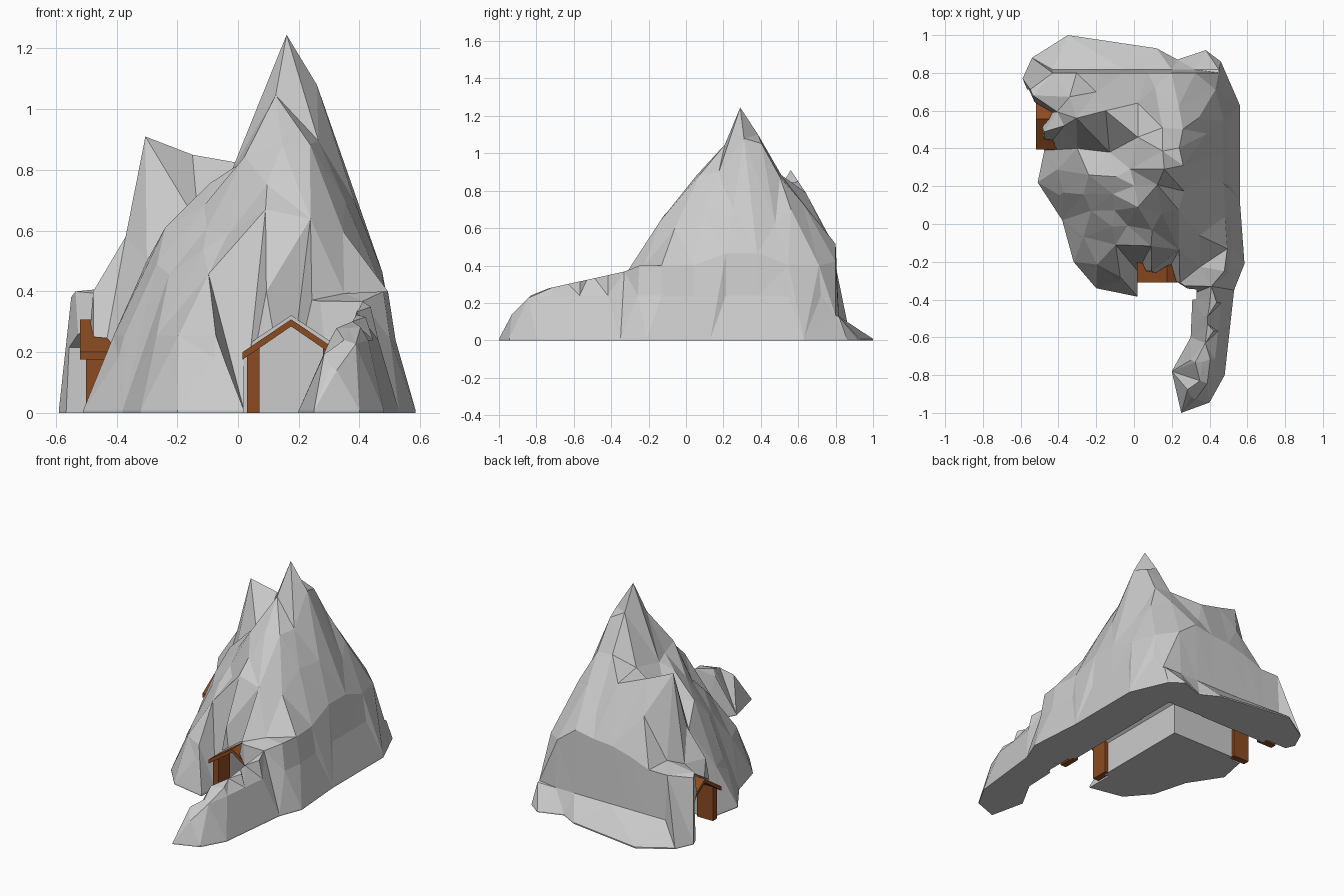
import bpy, bmesh, random
from mathutils import Matrix, Vector
from mathutils.geometry import delaunay_2d_cdt, intersect_point_line
from math import radians, hypot

if "Cube" in bpy.data.objects:
    bpy.data.objects.remove(bpy.data.objects["Cube"])

random.seed(4)

# Footprint of the rock on the ground, counter-clockwise from the back left
footprint = [Vector(p) for p in (
    (-.59, .77), (-.51, .58), (-.475, .39), (-.51, .22), (-.38, .02), (-.32, -.2), (-.2, -.34),
    (.02, -.385), (.02, -.25), (.16, -.28), (.31, -.37), (.3, -.6), (.2, -.78), (.25, -1),
    (.4, -.945), (.48, -.8), (.53, -.35), (.585, -.21), (.56, .13), (.56, .63), (.46, .86),
    (.38, .92), (.23, .87), (.12, .93), (-.35, 1), (-.54, .88))]
sides = list(zip(footprint, footprint[1:] + footprint[:1]))

# Summit, second peak with its ridge, saddle and gully
key_points = [Vector(p) for p in (
    (.16, .29, 1.245), (.26, .31, 1.08), (-.305, .56, .91), (-.15, .6, .85), (.02, .64, .79),
    (.02, .46, .82), (-.2, .7, .67), (-.02, .29, .8), (-.24, .26, .61), (-.13, .38, .62),
    (-.3, .4, .5), (-.37, .52, .58))]


def edge_distance(p):
    """Distance inside the footprint, negative when outside."""
    best, inside = 9, False
    for a, b in sides:
        q, t = intersect_point_line(p, a, b)
        q = a.lerp(b, min(1, max(0, t)))
        best = min(best, (p - q.to_2d()).length)
        if (a.y > p.y) != (b.y > p.y) and p.x < a.x + (p.y - a.y) / (b.y - a.y) * (b.x - a.x):
            inside = not inside
    return best if inside else -best


def is_steep(x, y):
    """Back wall, left entrance and front entrance rise almost straight up."""
    return (y > .6 and x < .4) or (x < -.4 and y > .35) or (.03 < x < .3 and -.35 < y < -.1)


def height(p):
    x, y = p
    if y > .81:
        return max(.01, .13 - (y - .815))
    h = min(.44 + .22 * y, .13 + (y + .94))                      # spur
    if y > -.3:
        main = 1.245 - hypot(2.4 * (x - .16), 1.42 * (y - .29))  # main cone
        shoulder = .82 - hypot(x + .02, .75 * (y - .35))         # left shoulder
        h = max(main, shoulder, .4)
    d = max(0, edge_distance(p))
    if is_steep(x, y):
        return min(h, 25 * d)
    if x < 0:
        return min(h, 3 * d)
    return min(h, 4 * d + 5 * max(0, d - .06))


def new_object(name, bm):
    bmesh.ops.recalc_face_normals(bm, faces=bm.faces)
    mesh = bpy.data.meshes.new(name)
    bm.to_mesh(mesh)
    bm.free()
    obj = bpy.data.objects.new(name, mesh)
    bpy.context.collection.objects.link(obj)
    return obj


def prism(name, profile, y0, y1, place):
    """Extrude an xz profile from y0 to y1, then move it into place."""
    bm = bmesh.new()
    a = [bm.verts.new(place @ Vector((x, y0, z))) for x, z in profile]
    b = [bm.verts.new(place @ Vector((x, y1, z))) for x, z in profile]
    bm.faces.new(a)
    bm.faces.new(b[::-1])
    n = len(a)
    for i in range(n):
        bm.faces.new((a[i], a[(i + 1) % n], b[(i + 1) % n], b[i]))
    return new_object(name, bm)


# Mountain points: ground rim, key points, back wall, belts along the rim, spur crest, slopes
points = [Vector((p.x, p.y, .008)) for p in footprint]
count = len(points)
points += key_points


def add(p, gap, rough=0):
    if all((q.xy - p).length > gap for q in points):
        points.append(Vector((p.x, p.y, height(p) * (1 + random.uniform(-rough, rough)))))


for i in range(8):
    x = -.43 + i * .88 / 7
    add(Vector((x, .80)), .005)
    add(Vector((x, .817)), .005)
for i in range(7):
    y = -.93 + i * .1
    add(Vector((.325 + .085 * (i / 6) ** .7, y)), .02)
for inset in (.06, .085):
    for a, b in sides:
        along = (b - a).normalized()
        inward = Vector((-along.y, along.x))
        steps = max(1, round((b - a).length / .17))
        for i in range(steps):
            mid = a.lerp(b, (i + .5) / steps)
            p = mid + inward * (.016 if is_steep(*mid) else inset)
            if p.y < .76 and edge_distance(p) > .012:
                add(p, .022)
for i in range(1, 5):  # crisp ledge corners over both entrances
    for a, b in ((footprint[8], footprint[10]), (footprint[0], footprint[2])):
        p = a.lerp(b, i / 5) + Vector((.018, .018))
        if edge_distance(p) > .014:
            add(p, .03)
for i in range(9):
    for j in range(12):
        p = Vector((-.5 + .125 * i, -.35 + .105 * j))
        p += Vector((random.uniform(-.035, .035), random.uniform(-.035, .035)))
        if p.y < .75 and edge_distance(p) > .1 and (p - key_points[3].xy).length > .14:
            add(p, .08, .06)

# Mountain: triangulate, then close with a short skirt and a flat base
flat, _, tris, source, _, _ = delaunay_2d_cdt([p.xy for p in points], [],
                                              [list(range(count))], 1, 1e-5)
bm = bmesh.new()
verts = [bm.verts.new((v.x, v.y, points[s[0]].z if s else .1)) for v, s in zip(flat, source)]
for t in tris:
    bm.faces.new([verts[i] for i in t])
bmesh.ops.delete(bm, geom=[v for v in bm.verts if not v.link_faces], context='VERTS')
rim = [e for e in bm.edges if e.is_boundary]
for v in bmesh.ops.extrude_edge_only(bm, edges=rim)["geom"]:
    if isinstance(v, bmesh.types.BMVert):
        v.co.z = 0
bmesh.ops.contextual_create(bm, geom=[e for e in bm.edges if e.is_boundary])
mountain = new_object("mountain", bm)

# Two entrances joined by an L-shaped passage
front = Matrix.Translation((.175, -.31, 0))
left = Matrix.Translation((-.52, .555, 0)) @ Matrix.Rotation(radians(-90), 4, 'Z')


def gable(w, eave, top):
    return [(-w, -.1), (w, -.1), (w, eave), (0, top), (-w, eave)]


cutters = []
for place, length in ((front, .995), (left, .825)):
    cutters.append(prism("passage_cutter", gable(.125, .2, .285), -.08, length, place))
    cutters.append(prism("mouth_cutter", gable(.157, .215, .32), -.09, .1, place))
for cutter in cutters:
    cutter.hide_render = True
    mod = mountain.modifiers.new("cut", 'BOOLEAN')
    mod.operation = 'DIFFERENCE'
    mod.solver = 'EXACT'
    mod.object = cutter
    bpy.context.view_layer.objects.active = mountain
    bpy.ops.object.modifier_apply(modifier=mod.name)
for cutter in cutters:
    bpy.data.objects.remove(cutter)

# Timber frames: two posts and a pitched roof at each entrance
wood = bpy.data.materials.new("wood")
wood.diffuse_color = (.26, .07, .015, 1)
wood.use_nodes = True
wood.node_tree.nodes["Principled BSDF"].inputs["Base Color"].default_value = wood.diffuse_color
roof = [(-.16, .175), (0, .285), (.16, .175), (.16, .2), (0, .308), (-.16, .2)]
for side, place in (("front", front), ("left", left)):
    parts = [prism(side + "_frame_roof", roof, 0, .12, place)]
    for s in (-1, 1):
        post = [(s * .105, 0), (s * .145, 0), (s * .145, .19), (s * .105, .215)]
        parts.append(prism(side + "_frame_post", post, .02, .13, place))
    for p in parts:
        p.data.materials.append(wood)
